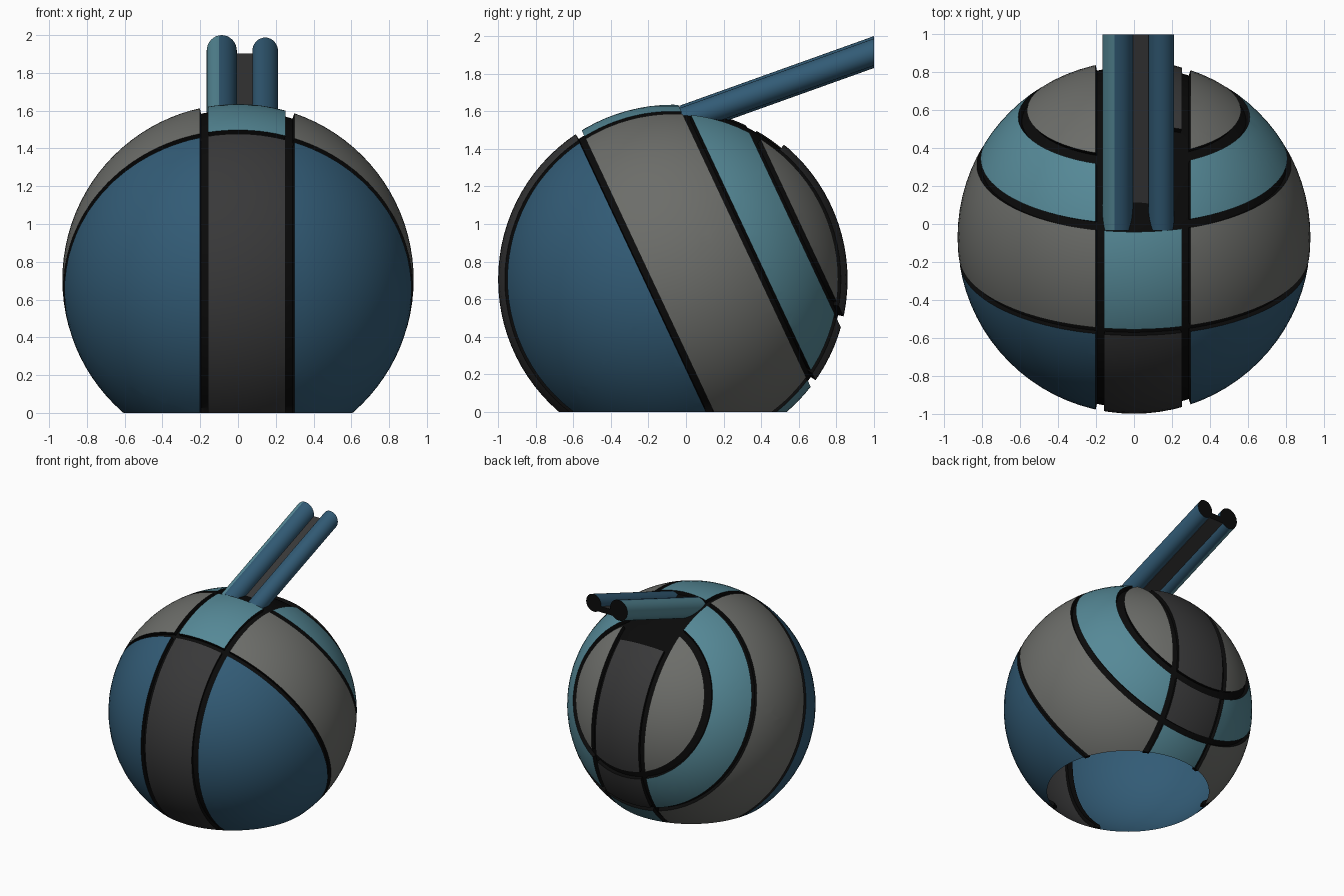
import bpy, bmesh, math
from mathutils import Vector

if "Cube" in bpy.data.objects:
    bpy.data.objects.remove(bpy.data.objects["Cube"])

R, RIN = 0.93, 0.9
C = Vector((0, -0.07, 0.705))
TILT = Vector((0, 0.905, 0.425)).normalized()      # axis of the tilted rings
RINGS = (-0.121, 0.44, 0.72)                       # ring groove offsets along it
HW = 0.019                                         # half groove width
SIDES = ((-0.202, -0.158), (0.252, 0.298))         # grooves beside the centre strip
SLOT = Vector((0, -math.sin(math.radians(50.5)), math.cos(math.radians(50.5))))

def mat(name, c):
    m = bpy.data.materials.new(name)
    m.diffuse_color = (*c, 1)
    m.use_nodes = True
    m.node_tree.nodes["Principled BSDF"].inputs["Base Color"].default_value = m.diffuse_color
    return m

MATS = [mat("blue", (0.032, 0.105, 0.180)), mat("teal", (0.092, 0.250, 0.310)),
        mat("grey", (0.150, 0.153, 0.142)), mat("dark_grey", (0.040, 0.040, 0.041)),
        mat("black", (0.003, 0.003, 0.003))]
BLUE, TEAL, GREY, DARK, BLACK = range(5)

def finish(bm, name):
    me = bpy.data.meshes.new(name)
    bm.to_mesh(me)
    bm.free()
    ob = bpy.data.objects.new(name, me)
    bpy.context.collection.objects.link(ob)
    for m in MATS:
        me.materials.append(m)
    bpy.ops.object.select_all(action='DESELECT')
    ob.select_set(True)
    bpy.context.view_layer.objects.active = ob
    bpy.ops.object.shade_smooth_by_angle(angle=math.radians(35))
    return ob

def panel_colour(p):
    d = (p - C).dot(TILT)
    if any(abs(d - r) < HW for r in RINGS) or any(a < p.x < b for a, b in SIDES):
        return BLACK
    zone = sum(d > r for r in RINGS)
    if SIDES[0][1] < p.x < SIDES[1][0]:            # centre strip
        if zone >= 2 and (p - C).dot(SLOT) > 0:
            return BLACK                           # open slot under the barrels
        return TEAL if zone == 1 else DARK
    return (BLUE, GREY, TEAL, GREY)[zone]

# Ball shell: sphere cut along every groove edge, open at the flat bottom
bm = bmesh.new()
bmesh.ops.create_uvsphere(bm, u_segments=80, v_segments=48, radius=R)
bmesh.ops.translate(bm, vec=C, verts=bm.verts)

def cut(co, no, clear=False):
    bmesh.ops.bisect_plane(bm, geom=bm.verts[:] + bm.edges[:] + bm.faces[:], dist=1e-5,
                           plane_co=co, plane_no=no, clear_inner=clear)

cut((0, 0, 0), (0, 0, 1), True)
for r in RINGS:
    for s in (-HW, HW):
        cut(C + TILT * (r + s), TILT)
for pair in SIDES:
    for x in pair:
        cut((x, 0, 0), (1, 0, 0))
cut(C, SLOT)
for f in bm.faces:
    f.material_index = panel_colour(f.calc_center_median())

# Sink the black grooves and slot
black = [f for f in bm.faces if f.material_index == BLACK]
ext = bmesh.ops.extrude_face_region(bm, geom=black)
new = [v for v in ext["geom"] if isinstance(v, bmesh.types.BMVert)]
old = [f for f in black if f.is_valid]
if old:
    bmesh.ops.delete(bm, geom=old, context='FACES')
for v in new:
    z = v.co.z
    v.co = C + (v.co - C) * (RIN / R)
    if z < 1e-4:
        v.co.z = 0
    for f in v.link_faces:
        f.material_index = BLACK
finish(bm, "ball_shell")

# Barrels: sloping tubes with upright ends
SLOPE, Y0, Y1, ZEND = 0.358, -0.035, 1.0, 1.915

def sloped(name, profile, colour):
    bm = bmesh.new()
    ends = [[bm.verts.new((x, y, ZEND + z + SLOPE * (y - Y1))) for x, z in profile]
            for y in (Y0, Y1)]
    n = len(profile)
    for i in range(n):
        j = (i + 1) % n
        f = bm.faces.new((ends[0][i], ends[0][j], ends[1][j], ends[1][i]))
        f.material_index = colour(f.calc_center_median().x)
    for e in ends:
        bm.faces.new(e).material_index = BLACK
    bmesh.ops.recalc_face_normals(bm, faces=bm.faces)
    return finish(bm, name)

def ring(cx, r, n=32):
    k = math.sqrt(1 + SLOPE ** 2)
    return [(cx + r * math.cos(2 * math.pi * i / n), k * r * math.sin(2 * math.pi * i / n))
            for i in range(n)]

sloped("left_barrel", ring(-0.086, 0.08), lambda x: TEAL if x < -0.108 else BLUE)
sloped("right_barrel", ring(0.144, 0.068), lambda x: BLUE)
sloped("barrel_bridge", [(-0.03, -0.06), (0.1, -0.06), (0.1, -0.012), (-0.03, -0.012)],
       lambda x: DARK)
